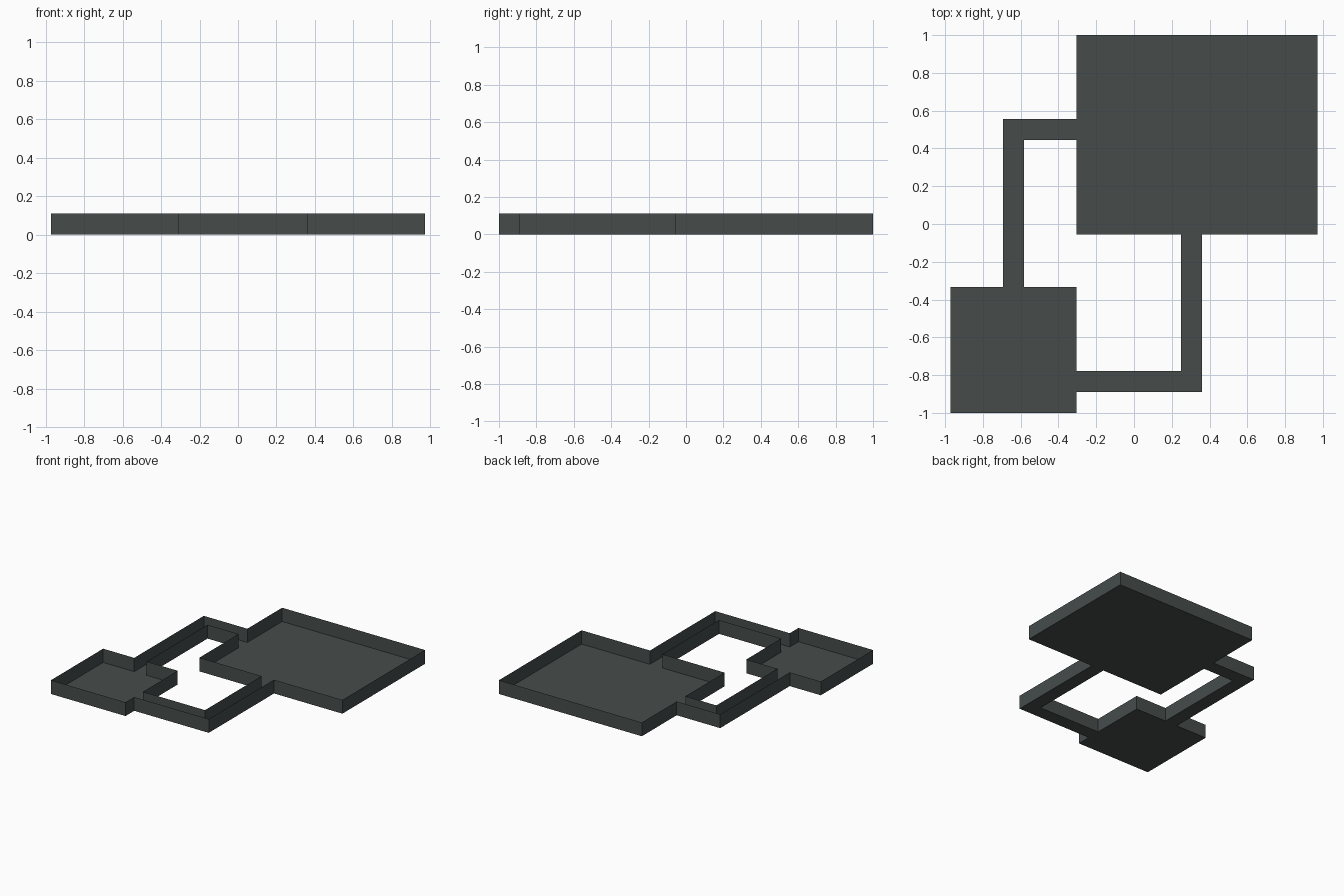
import bpy, bmesh

if "Cube" in bpy.data.objects:
    bpy.data.objects.remove(bpy.data.objects["Cube"])

U = 2 / 18                      # one grid cell; plan is 17.5 x 18 cells
H = U                           # wall height

mat = bpy.data.materials.new("dark slate")
mat.diffuse_color = (0.061, 0.073, 0.071, 1)
mat.use_nodes = True
mat.node_tree.nodes["Principled BSDF"].inputs["Base Color"].default_value = mat.diffuse_color


def pt(p, z=0.0):
    return ((p[0] - 8.75) * U, (p[1] - 9) * U, z)


def finish(name, bm):
    me = bpy.data.meshes.new(name)
    bm.to_mesh(me)
    bm.free()
    me.materials.append(mat)
    ob = bpy.data.objects.new(name, me)
    bpy.context.collection.objects.link(ob)


def floor(name, points):
    bm = bmesh.new()
    bm.faces.new([bm.verts.new(pt(p)) for p in points])
    finish(name, bm)


def wall(name, points):
    # thin closed wall standing on an outline
    bm = bmesh.new()
    low = [bm.verts.new(pt(p)) for p in points]
    top = [bm.verts.new(pt(p, H)) for p in points]
    for i in range(len(points)):
        j = (i + 1) % len(points)
        bm.faces.new((low[i], low[j], top[j], top[i]))
    finish(name, bm)


# floors of the two rooms and the two bent corridors
floor("small_room_floor", [(0, 0), (6, 0), (6, 6), (0, 6)])
floor("large_room_floor", [(6, 8.5), (17.5, 8.5), (17.5, 18), (6, 18)])
floor("front_corridor_floor", [(6, 1), (12, 1), (12, 8.5), (11, 8.5), (11, 2), (6, 2)])
floor("back_corridor_floor", [(2.5, 6), (3.5, 6), (3.5, 13), (6, 13), (6, 14), (2.5, 14)])

# wall around the outside of the plan (doorways stay open)
wall("outer_wall", [(0, 0), (6, 0), (6, 1), (12, 1), (12, 8.5), (17.5, 8.5), (17.5, 18),
                    (6, 18), (6, 14), (2.5, 14), (2.5, 6), (0, 6)])
# wall around the courtyard
wall("courtyard_wall", [(6, 2), (6, 6), (3.5, 6), (3.5, 13), (6, 13), (6, 8.5),
                        (11, 8.5), (11, 2)])
